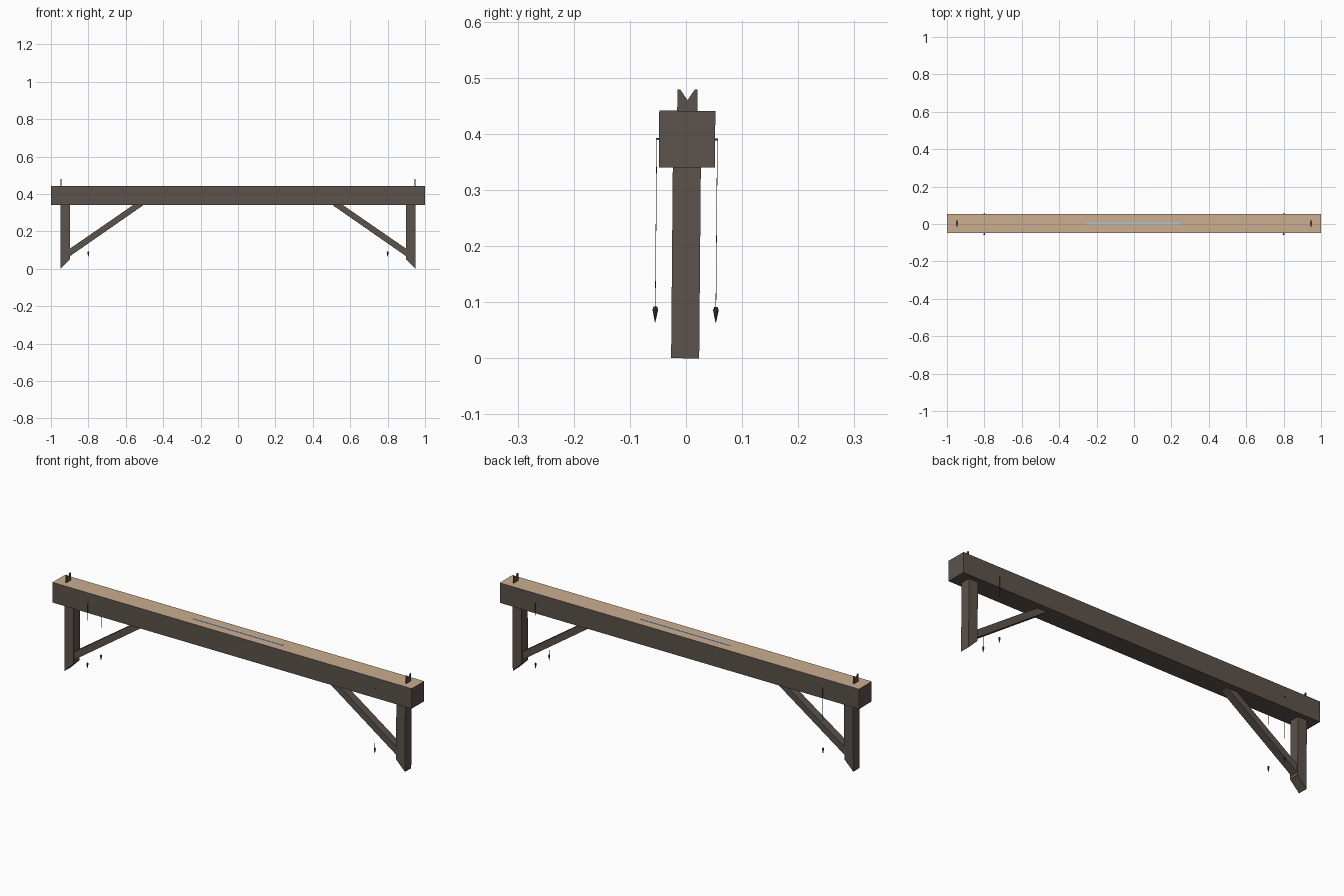
import bpy, bmesh, math
from mathutils import Matrix

if "Cube" in bpy.data.objects:
    bpy.data.objects.remove(bpy.data.objects["Cube"])

# The whole instrument leans very slightly sideways
LEAN = Matrix.Translation((0, -0.0015, 0.0002)) @ Matrix.Rotation(math.radians(-0.5), 4, 'X')


def material(name, rgb):
    m = bpy.data.materials.new(name)
    m.diffuse_color = (*rgb, 1)
    m.use_nodes = True
    m.node_tree.nodes["Principled BSDF"].inputs["Base Color"].default_value = m.diffuse_color
    return m


DARK = material("dark wood", (0.107, 0.084, 0.070))
TAN = material("tan wood", (0.60, 0.42, 0.275))
WATER = material("pale water", (0.42, 0.55, 0.66))
METAL = material("dark metal", (0.045, 0.042, 0.04))


def finish(name, bm, *mats):
    bmesh.ops.recalc_face_normals(bm, faces=bm.faces)
    bm.transform(LEAN)
    me = bpy.data.meshes.new(name)
    bm.to_mesh(me)
    bm.free()
    for m in mats:
        me.materials.append(m)
    ob = bpy.data.objects.new(name, me)
    bpy.context.collection.objects.link(ob)
    return ob


def prism(points, axis, lo, hi):
    """Extrude a 2D profile: (x, z) along y, or (y, z) along x."""
    bm = bmesh.new()
    rings = []
    for d in (lo, hi):
        rings.append([bm.verts.new((a, d, b) if axis == 'y' else (d, a, b)) for a, b in points])
    n = len(points)
    bm.faces.new(rings[0])
    bm.faces.new(rings[1])
    for i in range(n):
        j = (i + 1) % n
        bm.faces.new((rings[0][i], rings[0][j], rings[1][j], rings[1][i]))
    return bm


def rect(x0, x1, z0, z1):
    return [(x0, z0), (x1, z0), (x1, z1), (x0, z1)]


def lathe(x, y, profile, sides):
    """Closed stack of (radius, z) cones around a vertical axis."""
    bm = bmesh.new()
    rings = [[bm.verts.new((x + r * math.cos(2 * math.pi * k / sides),
                            y + r * math.sin(2 * math.pi * k / sides), z))
              for k in range(sides)] for r, z in profile]
    bm.faces.new(rings[0])
    bm.faces.new(rings[-1])
    for a, b in zip(rings, rings[1:]):
        for k in range(sides):
            j = (k + 1) % sides
            bm.faces.new((a[k], a[j], b[j], b[k]))
    return bm


# Beam: dark sides, tan upper face
bm = prism(rect(-1, 1, 0.34, 0.441), 'y', -0.05, 0.05)
bm.normal_update()
for f in bm.faces:
    f.material_index = int(f.calc_center_median().z > 0.44)
finish("beam", bm, DARK, TAN)

# Water channel strip in the middle of the top
finish("water_channel", prism(rect(-0.25, 0.25, 0.438, 0.4425), 'y', -0.005, 0.005), WATER)

for s, side in ((-1, "left"), (1, "right")):
    # Leg with its foot cut at an angle
    leg = [(s * 0.948, 0), (s * 0.898, 0.05), (s * 0.898, 0.34), (s * 0.948, 0.34)]
    finish(side + "_leg", prism(leg, 'y', -0.025, 0.025), DARK)

    # Diagonal brace
    brace = [(s * 0.905, 0.063), (s * 0.505, 0.341), (s * 0.56, 0.341), (s * 0.905, 0.103)]
    finish(side + "_brace", prism(brace, 'y', -0.02, 0.02), DARK)

    # Notched sight
    sight = [(-0.018, 0.44), (0.018, 0.44), (0.018, 0.479), (0.013, 0.479),
             (0, 0.46), (-0.013, 0.479), (-0.018, 0.479)]
    finish(side + "_sight", prism(sight, 'x', s * 0.947 - 0.0025, s * 0.947 + 0.0025), DARK)

    # Plumb lines on both faces of the beam
    for t, face in ((-1, "front"), (1, "back")):
        x, y = s * 0.8, t * 0.054
        tag = side + "_" + face
        finish(tag + "_plumb_pin",
               prism(rect(x - 0.0015, x + 0.0015, 0.389, 0.392), 'y', t * 0.049, t * 0.0555), METAL)
        finish(tag + "_plumb_line", lathe(x, y, [(0.0005, 0.09), (0.0005, 0.391)], 4), METAL)
        finish(tag + "_plumb_bob",
               lathe(x, y, [(0.0003, 0.063), (0.0050, 0.086), (0.0030, 0.092)], 8), METAL)
